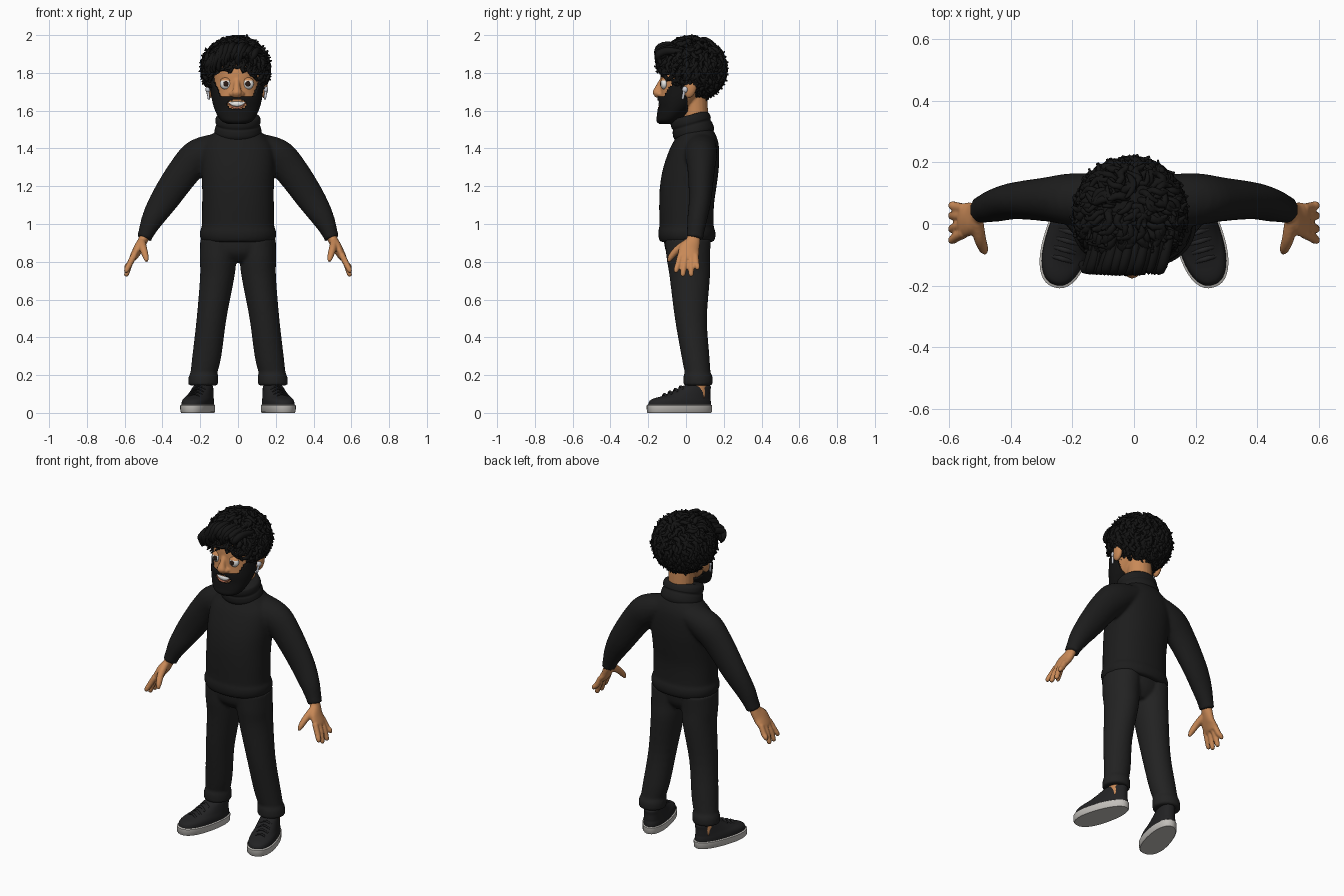
import bpy, bmesh, math, random
from mathutils import Vector, Matrix

random.seed(4)
if "Cube" in bpy.data.objects:
    bpy.data.objects.remove(bpy.data.objects["Cube"])


def material(name, r, g, b):
    m = bpy.data.materials.new(name)
    m.use_nodes = True
    m.diffuse_color = (r, g, b, 1)
    m.node_tree.nodes["Principled BSDF"].inputs["Base Color"].default_value = (r, g, b, 1)
    return m


SKIN = material("warm_skin", .58, .25, .095)
KNIT = material("black_knit", .012, .012, .012)
DENIM = material("dark_trousers", .016, .016, .016)
HAIR = material("black_hair", .007, .007, .007)
SHOE = material("shoe_black", .016, .016, .017)
SOLE = material("sole_grey", .55, .53, .5)
WHITE = material("white", .8, .8, .78)
LIP = material("lip", .42, .14, .08)
IRIS = material("dark_iris", .025, .012, .008)
BUD = material("earbud_grey", .6, .62, .68)
X, Y, Z = Vector((1, 0, 0)), Vector((0, 1, 0)), Vector((0, 0, 1))
HX = -.006  # head offset


def spline(rows, k):
    """Catmull-Rom through rows of (x, y, z, radius a, radius b)."""
    p = [rows[0]] + list(rows) + [rows[-1]]
    out = []
    for i in range(1, len(p) - 2):
        for j in range(k):
            t = j / k
            out.append([.5 * (2 * b + (c - a) * t + (2 * a - 5 * b + 4 * c - d) * t * t
                              + (3 * b - a - 3 * c + d) * t ** 3)
                        for a, b, c, d in zip(p[i - 1], p[i], p[i + 1], p[i + 2])])
    return out + [list(rows[-1])]


def tube(bm, rows, n=20, k=4, ref=X, flat=False, pw=1):
    """Loft of ellipse rings; flat keeps every ring level."""
    pts = spline(rows, k)
    rings = []
    for i, (x, y, z, a, b) in enumerate(pts):
        t = Vector(pts[min(i + 1, len(pts) - 1)][:3]) - Vector(pts[max(i - 1, 0)][:3])
        t = Z if flat else t.normalized()
        u = ref.cross(t).normalized()
        v = t.cross(u)
        ring = []
        for j in range(n):
            c, s = math.cos(math.tau * j / n), math.sin(math.tau * j / n)
            c, s = math.copysign(abs(c) ** pw, c), math.copysign(abs(s) ** pw, s)
            ring.append(bm.verts.new(Vector((x, y, z)) + u * a * c + v * b * s))
        rings.append(ring)
    for r, q in zip(rings, rings[1:]):
        for j in range(n):
            bm.faces.new((r[j], r[(j + 1) % n], q[(j + 1) % n], q[j]))
    bm.faces.new(rings[0][::-1])
    bm.faces.new(rings[-1])


def ball(bm, loc, size, rot=0, seg=24):
    m = Matrix.Translation(loc) @ Matrix.Rotation(rot, 4, 'X') @ Matrix.Diagonal((*size, 1))
    return bmesh.ops.create_uvsphere(bm, u_segments=seg, v_segments=seg // 2, radius=1, matrix=m)["verts"]


def finish(bm, name, mat, voxel=0, smooth=4, sharp=180):
    bmesh.ops.recalc_face_normals(bm, faces=bm.faces[:])
    me = bpy.data.meshes.new(name)
    bm.to_mesh(me)
    bm.free()
    me.materials.append(mat)
    for p in me.polygons:
        p.use_smooth = True
    if sharp < 180:
        me.set_sharp_from_angle(angle=math.radians(sharp))
    ob = bpy.data.objects.new(name, me)
    bpy.context.collection.objects.link(ob)
    if voxel:  # fuse overlapping volumes into one soft skin
        r = ob.modifiers.new("fuse", 'REMESH')
        r.mode, r.voxel_size, r.use_smooth_shade = 'VOXEL', voxel, True
        s = ob.modifiers.new("soften", 'SMOOTH')
        s.factor, s.iterations = .5, smooth
    return ob


# Sweater: torso with hem, plus both sleeves
bm = bmesh.new()
tube(bm, [(0, .005, .905, .142, .188), (0, .005, .935, .152, .202), (0, .004, .968, .15, .2),
          (0, .003, .985, .144, .192), (0, .003, 1.1, .145, .19), (0, .012, 1.2, .15, .19),
          (0, .027, 1.3, .147, .194), (0, .045, 1.4, .13, .188), (0, .055, 1.46, .108, .15),
          (0, .05, 1.52, .08, .09)], n=40, flat=True, pw=.9)
for s in (1, -1):
    tube(bm, [(s * .08, .075, 1.42, .085, .065), (s * .2, .08, 1.365, .085, .092),
              (s * .28, .08, 1.285, .072, .088), (s * .385, .075, 1.135, .06, .077),
              (s * .45, .06, 1.03, .053, .06), (s * .485, .05, .955, .046, .043),
              (s * .497, .045, .922, .046, .04)])
finish(bm, "sweater", KNIT, .01)

# Folded roll collar
bm = bmesh.new()
tube(bm, [(0, .048, 1.45, .095, .11), (0, .041, 1.482, .11, .124), (0, .034, 1.51, .108, .121),
          (0, .03, 1.525, .103, .115), (0, .026, 1.54, .108, .12), (0, .021, 1.565, .103, .116),
          (0, .018, 1.577, .085, .1)], n=40)
finish(bm, "roll_collar", KNIT)

# Trousers with turned cuffs
bm = bmesh.new()
tube(bm, [(0, .005, .93, .125, .185), (0, .005, .85, .11, .17), (0, .01, .8, .07, .09)], flat=True, n=32)
for s in (1, -1):
    tube(bm, [(s * .1, .01, .92, .122, .1), (s * .105, .012, .82, .115, .097),
              (s * .11, .02, .72, .107, .091), (s * .14, .026, .5, .085, .079),
              (s * .165, .05, .3, .074, .077), (s * .181, .062, .21, .068, .071)], flat=True, n=28)
    tube(bm, [(s * .181, .062, .205, .073, .075), (s * .183, .064, .185, .078, .079),
              (s * .185, .064, .145, .077, .078)], flat=True, n=28)
finish(bm, "trousers", DENIM, .009, 3)

# Shoes, soles, laces and ankles
for s, side in ((1, "left"), (-1, "right")):
    place = Matrix.Translation((s * .185, .05, 0)) @ Matrix.Rotation(s * math.radians(16), 4, 'Z')
    upper = [(0, -.088, .03, .172, .072), (0, -.085, .06, .168, .071), (0, -.075, .075, .155, .068),
             (0, -.05, .09, .13, .063), (0, -.02, .115, .1, .057), (0, .005, .14, .078, .051),
             (0, .008, .148, .06, .04)]
    sole = [(0, -.088, 0, .172, .072), (0, -.088, .006, .177, .077),
            (0, -.088, .04, .178, .078), (0, -.088, .045, .17, .071)]
    for name, mat, rows, k in (("shoe", SHOE, upper, 4), ("sole", SOLE, sole, 1)):
        bm = bmesh.new()
        tube(bm, rows, n=40, k=k, flat=True, pw=.88)
        for v in bm.verts:
            v.co.x *= 1 - .6 * (v.co.y + .088)
        if name == "shoe":
            for i in range(4):
                y, z = -.17 + .03 * i, .096 + .0135 * i
                tube(bm, [(-.036, y, z - .012, .006, .004), (0, y, z + .005, .008, .005),
                          (.036, y, z - .012, .006, .004)], n=8, ref=Z)
        bm.transform(place)
        finish(bm, f"{side}_{name}", mat, sharp=45)
    bm = bmesh.new()
    tube(bm, [(s * .185, .062, .08, .055, .047), (s * .185, .064, .2, .05, .045)], flat=True)
    finish(bm, f"{side}_ankle", SKIN)

# Hands: palm, four fingers, thumb
for s, side in ((1, "left"), (-1, "right")):
    bm = bmesh.new()
    tube(bm, [(s * .485, .043, .96, .033, .027), (s * .505, .038, .91, .038, .026),
              (s * .53, .018, .865, .055, .025), (s * .553, .012, .825, .054, .021),
              (s * .558, .012, .812, .04, .015)])
    for base, tip, low in ((-.03, -.052, .742), (-.001, -.016, .722), (.026, .027, .722), (.05, .06, .758)):
        tube(bm, [(s * .55, base, .835, .016, .017), (s * .573, (base + tip) / 2, .79, .016, .016),
                  (s * .59, tip, low + .014, .014, .014), (s * .594, tip, low, .007, .007)], n=14)
    tube(bm, [(s * .51, .01, .9, .024, .022), (s * .5, -.045, .865, .02, .02),
              (s * .488, -.08, .825, .016, .016), (s * .483, -.092, .8, .008, .008)], n=14)
    finish(bm, f"{side}_hand", SKIN, .0055, 3)

# Head with neck, nose and ears
HEAD = [(HX, -.1, 1.542, .035, .04), (HX, -.095, 1.555, .05, .07), (HX, -.08, 1.58, .062, .09),
        (HX, -.055, 1.62, .083, .108), (HX, -.035, 1.66, .105, .119), (HX, -.015, 1.7, .122, .125),
        (HX, 0, 1.75, .135, .127), (HX, .01, 1.81, .142, .128), (HX, .02, 1.87, .135, .12),
        (HX, .02, 1.92, .11, .1), (HX, .02, 1.95, .07, .06)]


def face_y(x, z):
    r = min(spline(HEAD, 10), key=lambda q: abs(q[2] - z))
    return r[1] - r[3] * math.sqrt(max(0, 1 - (x / r[4]) ** 2))


bm = bmesh.new()
tube(bm, HEAD, n=48, flat=True)
tube(bm, [(0, .05, 1.48, .068, .075), (0, .05, 1.6, .066, .073), (0, .04, 1.72, .07, .075)])
tube(bm, [(HX, -.122, 1.775, .012, .014), (HX, -.143, 1.73, .018, .017), (HX, -.153, 1.695, .024, .027),
          (HX, -.145, 1.67, .016, .02)], flat=True)
for s in (1, -1):
    ball(bm, (HX + s * .024, -.139, 1.688), (.016, .018, .015))
    ball(bm, (HX + s * .143, .022, 1.722), (.021, .034, .057), -.2)
finish(bm, "head", SKIN, .0055, 3)

# Beard shell with sideburns and a gap for the mouth
bm = bmesh.new()
tube(bm, [(x, y, z - .006, a + .006, b + .006) for x, y, z, a, b in HEAD], n=96, k=8, flat=True)
shave = []
for f in bm.faces:
    c = f.calc_center_median()
    x = abs(c.x - HX)
    top = 1.672 + max(0, x - .085) * 2.2
    if c.y > -.05:
        top = 1.775
    mouth = (x / .053) ** 2 + ((c.z - 1.633) / .026) ** 2 < 1
    if c.z > top or c.y > .004 or mouth:
        shave.append(f)
bmesh.ops.delete(bm, geom=shave, context='FACES')
beard = finish(bm, "beard", HAIR).modifiers.new("thickness", 'SOLIDIFY')
beard.thickness, beard.offset = .012, 0


def face_strip(bm, points, out):
    """Tube following the face through (x, z, depth, height)."""
    tube(bm, [(HX + x, face_y(x, z) - out, z, a, b) for x, z, a, b in points], n=12, ref=Z)


# Mouth
bm = bmesh.new()
face_strip(bm, [(-.043, 1.645, .003, .002), (-.025, 1.638, .006, .01), (0, 1.635, .007, .013),
                (.025, 1.638, .006, .01), (.043, 1.645, .003, .002)], .001)
finish(bm, "teeth", WHITE)
bm = bmesh.new()
face_strip(bm, [(-.046, 1.641, .003, .002), (-.025, 1.621, .006, .005), (0, 1.615, .007, .006),
                (.025, 1.621, .006, .005), (.046, 1.641, .003, .002)], .003)
finish(bm, "lower_lip", LIP)

# Eyes, lids, brows and earbuds
for s, side in ((1, "left"), (-1, "right")):
    ex, ez = s * .058, 1.742
    ey = face_y(ex, ez) + .006
    for name, mat, loc, size in (("eye", WHITE, (HX + ex, ey, ez), (.032, .02, .03)),
                                 ("iris", IRIS, (HX + ex, ey - .0185, ez), (.014, .004, .015)),
                                 ("eyelid", SKIN, (HX + ex, ey, ez), (.036, .024, .034))):
        bm = bmesh.new()
        verts = ball(bm, loc, size)
        if name == "eyelid":
            bmesh.ops.delete(bm, geom=[v for v in verts if v.co.z < ez + .014], context='VERTS')
        finish(bm, f"{side}_{name}", mat)
    bm = bmesh.new()
    face_strip(bm, [(s * .028, 1.803, .006, .007), (s * .05, 1.817, .008, .011),
                    (s * .075, 1.82, .007, .009), (s * .1, 1.802, .004, .003)], .003)
    finish(bm, f"{side}_eyebrow", HAIR)
    bm = bmesh.new()
    ball(bm, (HX + s * .153, -.004, 1.712), (.013, .017, .017), seg=16)
    tube(bm, [(HX + s * .155, -.008, 1.71, .008, .007), (HX + s * .148, -.018, 1.66, .007, .006)], n=12)
    finish(bm, f"{side}_earbud", BUD)

# Hair: cap cut along a sloping hairline
C, R = Vector((-.012, .032, 1.825)), Vector((.157, .158, .145))
EDGE, SLOPE = Vector((0, -.12, 1.853)), Vector((0, .68, .73))
bm = bmesh.new()
ball(bm, C, R, seg=40)
bmesh.ops.bisect_plane(bm, geom=bm.verts[:] + bm.edges[:] + bm.faces[:], plane_co=EDGE,
                       plane_no=SLOPE, clear_inner=True)
bmesh.ops.holes_fill(bm, edges=[e for e in bm.edges if e.is_boundary])
finish(bm, "hair_cap", HAIR, sharp=50)

# Curly locks flowing away from the crown
bm = bmesh.new()
COUNT = 620
for i in range(COUNT):
    h = 1 - 2 * (i + .5) / COUNT
    a = i * 2.39996
    n = Vector((math.cos(a) * math.sqrt(1 - h * h), math.sin(a) * math.sqrt(1 - h * h), h))
    p = C + n * R
    if (p - EDGE).dot(SLOPE) < .008:
        continue
    flow = n - Vector((.1, .35, .93))
    flow += Vector([random.uniform(-.45, .45) for _ in range(3)])
    flow = (flow - n * flow.dot(n)).normalized()
    bend = n.cross(flow) * random.uniform(-.022, .022)
    size = random.uniform(.8, 1.25)
    path = [(p - n * .012, .008), (p + n * .012 + flow * .018, .012),
            (p + n * .019 + flow * .04 + bend, .011), (p + n * .012 + flow * .06, .009),
            (p + n * random.uniform(.006, .03) + flow * .07 - bend, .004)]
    tube(bm, [(*q, r * size, r * size * .8) for q, r in path], n=6, k=2, ref=n)
# Swept fringe and loose curls on top
for i in range(20):
    x = .1 - .0125 * i
    lift, drop = random.uniform(-.012, .02), random.uniform(.0, .05) + (.02 if x < -.03 else 0)
    tube(bm, [(x + .02, -.02, 1.94 - x * x * 3, .014, .014), (x, -.1, 1.935 + lift - x * x * 3, .02, .018),
              (x - .015, -.145, 1.915 + lift - x * x * 3, .02, .018),
              (x - .03, -.15 + x * x, 1.91 - drop - x * x * 2, .014, .013),
              (x - .022, -.135, 1.885 - drop - x * x * 2, .006, .006)], n=8, k=3)
for i in range(9):
    x, y = random.uniform(-.09, .07), random.uniform(-.08, .1)
    curl = [(x + .017 * math.cos(t), y, 1.955 - x * x * 2 + .017 * math.sin(t) + .004 * t, .008, .008)
            for t in (0, 1, 2, 3, 4)]
    tube(bm, curl, n=6, k=2, ref=Y)
finish(bm, "hair_curls", HAIR)
